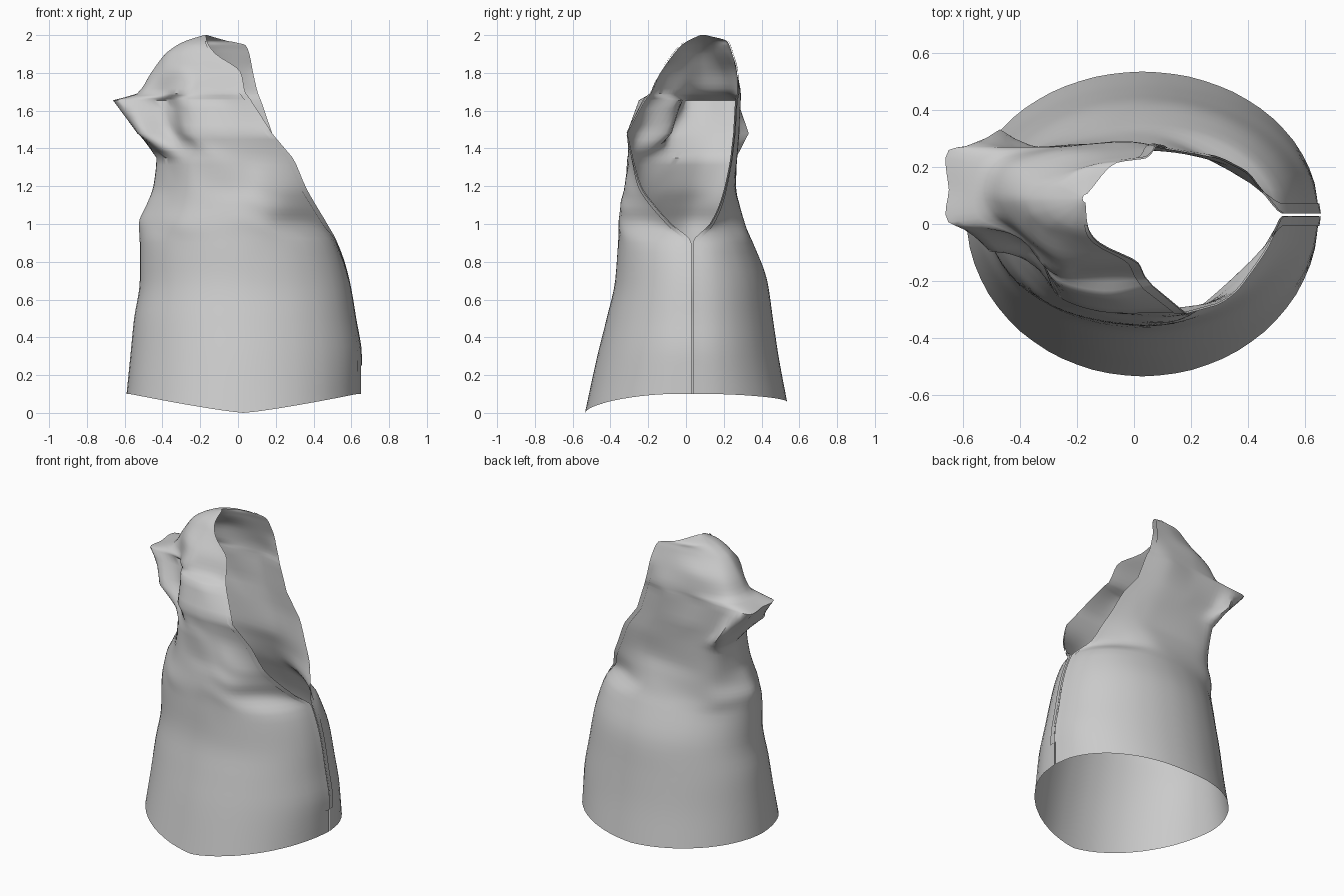
import bpy, math
from mathutils import Vector

if "Cube" in bpy.data.objects:
    bpy.data.objects.remove(bpy.data.objects["Cube"])

cloth = bpy.data.materials.new("grey_cloth")
cloth.diffuse_color = (0.6, 0.6, 0.6, 1)
cloth.use_nodes = True
cloth.node_tree.nodes["Principled BSDF"].inputs["Base Color"].default_value = cloth.diffuse_color
HALF = 32          # columns from front edge to centre back
GAP = 0.004        # half width of the front slit


def spline(pts, sub=8):
    """Smooth curve through the points."""
    p = [Vector(q) for q in pts]
    p = [2 * p[0] - p[1]] + p + [2 * p[-1] - p[-2]]
    out = []
    for i in range(1, len(p) - 2):
        for k in range(sub):
            t = k / sub
            m0, m1 = (p[i + 1] - p[i - 1]) * .4, (p[i + 2] - p[i]) * .4
            out.append(p[i] * (2*t**3 - 3*t*t + 1) + m0 * (t**3 - 2*t*t + t)
                       + p[i + 1] * (3*t*t - 2*t**3) + m1 * (t**3 - t*t))
    return out + [p[-2]]


def resample(line, n):
    """n equal steps along a polyline."""
    d = [0]
    for a, b in zip(line, line[1:]):
        d.append(d[-1] + (b - a).length)
    out, j = [], 0
    for k in range(n + 1):
        s = d[-1] * k / n
        while j < len(d) - 2 and d[j + 1] < s:
            j += 1
        out.append(line[j].lerp(line[j + 1], (s - d[j]) / max(d[j + 1] - d[j], 1e-9)))
    return out


def section(z, pts):
    """Row from right front edge, round the back, to left front edge."""
    line = spline([(x, y, z) for x, y in pts])
    mid = (len(pts) // 2) * 8
    return resample(line[:mid + 1], HALF) + resample(line[mid:], HALF)[1:]


def skirt(z, front, back, right, left):
    """Closed oval with a slit at the front."""
    cx, cy, pts = .03, .032, []
    for k in range(25):
        a = 2 * math.pi * k / 24
        c, s = math.cos(a), math.sin(a)
        x = cx + c * (front - cx if c > 0 else cx - back)
        y = cy - s * (cy - right if s > 0 else left - cy)
        if k in (0, 24):
            y = cy - GAP if k == 0 else cy + GAP
        pts.append((x, y))
    return section(z, pts)


def crown(z, rx, ry, back, lx, ly):
    """Two quarter ovals from the front edges to the centre back."""
    pts, cy = [], .09
    for k in range(9):
        a = math.pi * k / 8
        x, y = (rx, ry) if k < 4 else (lx, ly)
        pts.append((x + (back - x) * math.sin(a), cy + (y - cy) * abs(math.cos(a))))
    return section(z, pts)


# Skirt of the cape, with a curved hem
rows = [skirt(0, .65, -.59, -.535, .535), skirt(.3, .65, -.57, -.47, .49),
        skirt(.5, .62, -.55, -.42, .46), skirt(.7, .585, -.52, -.375, .43),
        skirt(.9, .52, -.52, -.36, .355)]
for p in rows[0]:
    low = 0 if p.y < .03 else .06
    p.z = low + (.1 - low) * min(1, abs(p.x - .03) / .6) ** 1.2

# Shoulders and neck, open at the front
rows += [
    section(1.0, [(.47, -.075), (.13, -.35), (-.3, -.28), (-.525, .02),
                  (-.38, .245), (.08, .31), (.44, .125)]),
    section(1.1, [(.41, -.165), (.13, -.345), (-.27, -.27), (-.485, .03),
                  (-.35, .25), (.08, .28), (.40, .175)]),
    section(1.2, [(.355, -.235), (.12, -.325), (-.26, -.26), (-.445, .05),
                  (-.36, .25), (.1, .255), (.35, .205)]),
    section(1.35, [(.29, -.28), (-.1, -.31), (-.27, -.235), (-.36, -.1),
                   (-.43, .09), (-.41, .25), (-.3, .265), (.05, .27), (.28, .235)])]

# Hood with a folded point at the back
rows += [
    section(1.48, [(.18, -.31), (-.1, -.31), (-.27, -.25), (-.35, -.08), (-.52, -.09),
                   (-.525, .12), (-.48, .33), (-.4, .27), (-.2, .28), (0, .28), (.18, .25)]),
    section(1.655, [(.065, -.215), (-.1, -.25), (-.28, -.2), (-.38, -.04), (-.645, 0),
                    (-.65, .12), (-.65, .26), (-.45, .27), (-.25, .27), (-.05, .29), (.12, .26)]),
    section(1.69, [(.04, -.185), (-.27, -.18), (-.4, -.04), (-.51, .03), (-.535, .11),
                   (-.51, .2), (-.42, .25), (-.05, .29), (.105, .27)]),
    section(1.8, [(.015, -.135), (-.25, -.13), (-.38, -.04), (-.46, .09),
                  (-.42, .2), (-.25, .26), (.08, .27)]),
    crown(1.9, -.12, -.065, -.385, .06, .245),
    crown(1.945, -.155, -.025, -.325, .04, .23),
    crown(1.97, -.165, .01, -.275, -.06, .215),
    crown(2.0, -.17, .075, -.18, -.165, .105)]


def slope(i, j, axis):
    """Overshoot-free slope of column j at row i."""
    if i in (0, len(rows) - 1):
        a = min(max(i, 1), len(rows) - 1)
        p, q = rows[a - 1][j], rows[a][j]
        return (q[axis] - p[axis]) / (q.z - p.z)
    p, q, r = rows[i - 1][j], rows[i][j], rows[i + 1][j]
    s, t = (q[axis] - p[axis]) / (q.z - p.z), (r[axis] - q[axis]) / (r.z - q.z)
    return 2 * s * t / (s + t) if s * t > 0 else 0


# Rows in between
grid = []
for i in range(len(rows) - 1):
    straight = rows[i][0].z > 1.3 and rows[i + 1][0].z < 1.75
    for k in range(4):
        t, line = k / 4, []
        for j, (p, q) in enumerate(zip(rows[i], rows[i + 1])):
            v, h = p.lerp(q, t), q.z - p.z
            if not straight:
                for ax in (0, 1):
                    v[ax] = (p[ax] * (2*t**3 - 3*t*t + 1) + q[ax] * (3*t*t - 2*t**3)
                             + h * slope(i, j, ax) * (t**3 - 2*t*t + t)
                             + h * slope(i + 1, j, ax) * (t**3 - t*t))
            line.append(v)
        grid.append(line)
grid.append(rows[-1])


def sheet(name, lines):
    w = len(lines[0])
    faces = [(a*w + b, a*w + b + 1, (a+1)*w + b + 1, (a+1)*w + b)[::-1][::-1]
             for a in range(len(lines) - 1) for b in range(w - 1)]
    me = bpy.data.meshes.new(name)
    me.from_pydata([v for l in lines for v in l], [], [f[::1] for f in faces])
    me.materials.append(cloth)
    ob = bpy.data.objects.new(name, me)
    bpy.context.collection.objects.link(ob)
    bpy.ops.object.select_all(action='DESELECT')
    ob.select_set(True)
    bpy.context.view_layer.objects.active = ob
    bpy.ops.object.shade_smooth_by_angle(angle=math.radians(50))


sheet("hooded_cape", grid)

# Narrow facing along both front edges and round the face opening
for name, order in (("right_facing", 1), ("left_facing", -1)):
    strip = []
    for i, line in enumerate(grid):
        if line[0].z < .25 or line[0].z > 1.97:
            continue
        l = line[::order]
        into = l[2] - l[0]
        width = min(.035, into.length)
        along = grid[i + 1][::order][0] - grid[i - 1][::order][0]
        out = into.cross(along).normalized() * -.006 * order
        pair = [l[0] + out, l[0] + into.normalized() * width + out]
        strip.append(pair[::order])
    sheet(name, strip)
